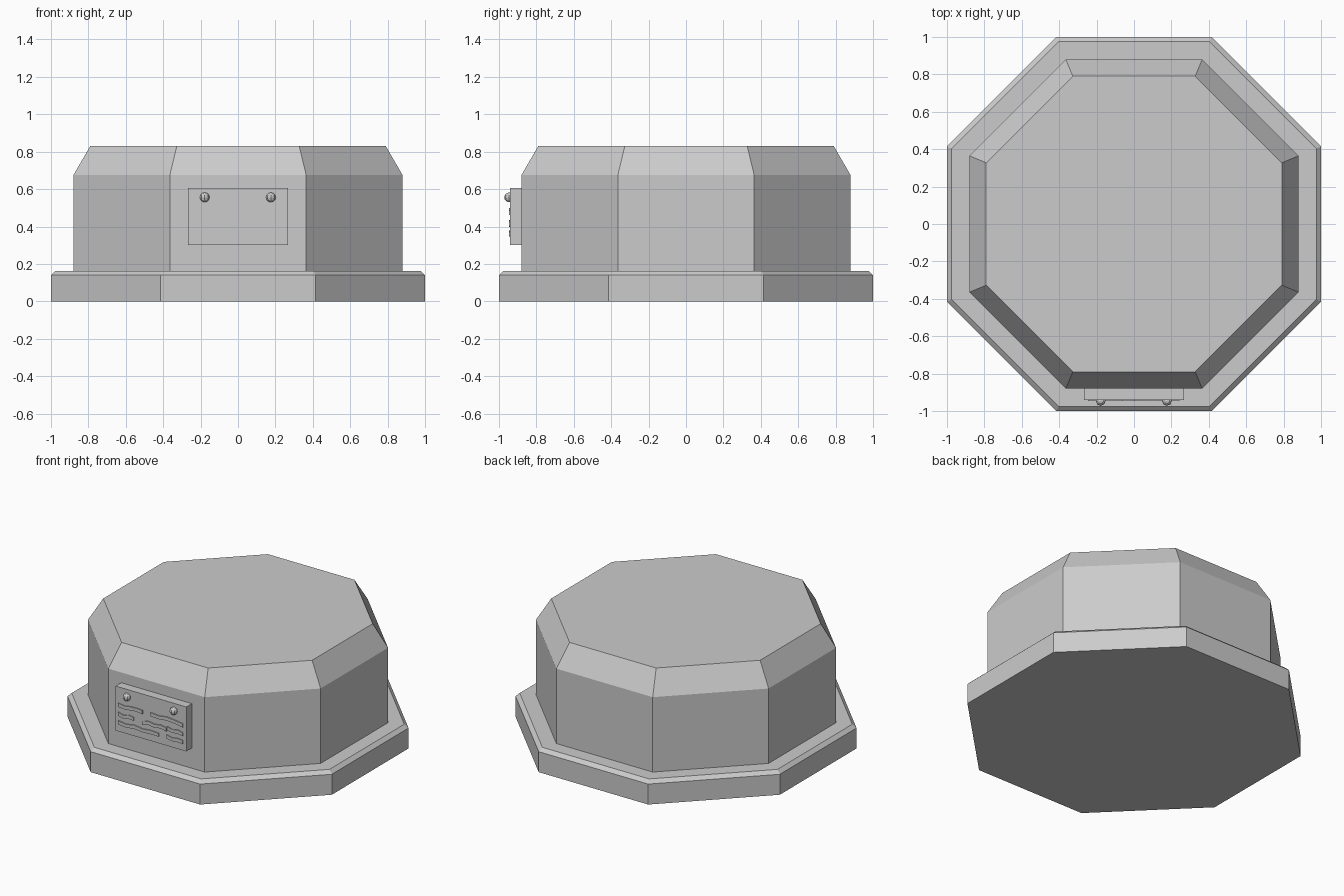
import bpy
import bmesh
from math import cos, sin, pi

cube = bpy.data.objects.get("Cube")
if cube:
    bpy.data.objects.remove(cube, do_unlink=True)

# One plain grey for everything
grey = bpy.data.materials.new("stone grey")
grey.use_nodes = True
colour = (0.6, 0.6, 0.6, 1)
grey.diffuse_color = colour
grey.node_tree.nodes["Principled BSDF"].inputs["Base Color"].default_value = colour


def finish(name, bm):
    bmesh.ops.recalc_face_normals(bm, faces=bm.faces)
    mesh = bpy.data.meshes.new(name)
    bm.to_mesh(mesh)
    bm.free()
    mesh.materials.append(grey)
    obj = bpy.data.objects.new(name, mesh)
    bpy.context.collection.objects.link(obj)
    return obj


def octagon_stack(name, profile):
    """Stack octagons given as (distance to flat side, height)."""
    bm = bmesh.new()
    rings = []
    for apothem, z in profile:
        r = apothem / cos(pi / 8)
        rings.append([bm.verts.new((r * cos(a), r * sin(a), z))
                      for a in ((k + 0.5) * pi / 4 for k in range(8))])
    for low, high in zip(rings, rings[1:]):
        for i in range(8):
            j = (i + 1) % 8
            bm.faces.new((low[i], low[j], high[j], high[i]))
    bm.faces.new(rings[0])
    bm.faces.new(rings[-1])
    return finish(name, bm)


def wavy_bar(name, x0, x1, heights, thick=0.022):
    """Raised uneven strip on the plaque face."""
    bm = bmesh.new()
    last = len(heights) - 1
    xs = [x0 + (x1 - x0) * i / last for i in range(last + 1)]
    upper = [(x, z + thick / 2) for x, z in zip(xs, heights)]
    lower = [(x, z - thick * (0.5 if i % 2 else 0.62))
             for i, (x, z) in enumerate(zip(xs, heights))]
    outline = upper + lower[::-1]
    face = bm.faces.new([bm.verts.new((x, -0.936, z)) for x, z in outline])
    out = bmesh.ops.extrude_face_region(bm, geom=[face])
    moved = [v for v in out["geom"] if isinstance(v, bmesh.types.BMVert)]
    bmesh.ops.translate(bm, verts=moved, vec=(0, -0.011, 0))
    return finish(name, bm)


# Plinth and body
octagon_stack("plinth", [(1, 0), (1, 0.14), (0.975, 0.163)])
octagon_stack("body", [(0.88, 0.16), (0.88, 0.675), (0.79, 0.83)])

# Plaque on the front
bm = bmesh.new()
bmesh.ops.create_cube(bm, size=1)
bmesh.ops.scale(bm, verts=bm.verts, vec=(0.534, 0.08, 0.304))
bmesh.ops.translate(bm, verts=bm.verts, vec=(0, -0.9, 0.453))
finish("plaque", bm)

# Rivets
for side, x in (("right", -0.178), ("left", 0.176)):
    bm = bmesh.new()
    bmesh.ops.create_uvsphere(bm, u_segments=8, v_segments=6, radius=0.026)
    bmesh.ops.translate(bm, verts=bm.verts, vec=(x, -0.946, 0.556))
    finish("rivet_" + side, bm)

# Worn raised strokes in three rows
strokes = [
    (-0.245, -0.062, (0.486, 0.478, 0.485, 0.487, 0.484)),
    (0.0, 0.244, (0.486, 0.480, 0.489, 0.482, 0.474)),
    (-0.245, -0.128, (0.424, 0.413, 0.424, 0.418)),
    (-0.064, 0.12, (0.411, 0.422, 0.414, 0.421, 0.414)),
    (0.125, 0.244, (0.424, 0.414, 0.422, 0.413)),
    (-0.245, 0.06, (0.365, 0.357, 0.367, 0.358, 0.364, 0.36)),
    (0.122, 0.244, (0.367, 0.357, 0.364, 0.36)),
]
for n, (x0, x1, heights) in enumerate(strokes, 1):
    wavy_bar(f"stroke_{n}", x0, x1, heights)
